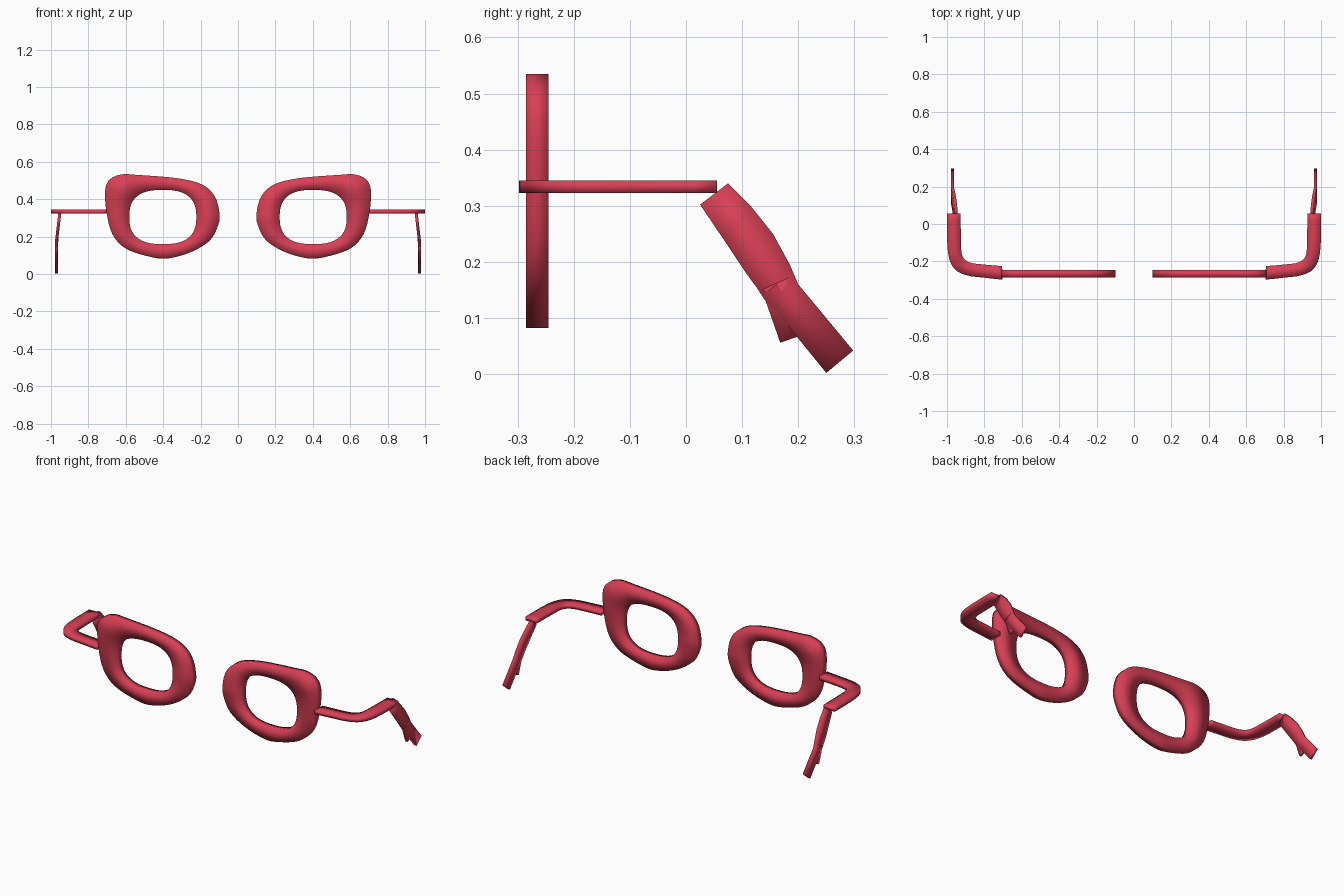
import bpy, bmesh, math
from mathutils import Vector

if "Cube" in bpy.data.objects:
    bpy.data.objects.remove(bpy.data.objects["Cube"])

red = bpy.data.materials.new("frame red")
red.use_nodes = True
colour = (0.69, 0.05, 0.09, 1)
red.diffuse_color = colour
red.node_tree.nodes["Principled BSDF"].inputs["Base Color"].default_value = colour


def loft(name, sections, closed=False):
    """Skin a row of four-point sections, smooth it and mirror it across x."""
    bm = bmesh.new()
    rings = [[bm.verts.new(p) for p in s] for s in sections]
    pairs = list(zip(rings, rings[1:]))
    if closed:
        pairs.append((rings[-1], rings[0]))
    for a, b in pairs:
        for i in range(4):
            j = (i + 1) % 4
            bm.faces.new((a[i], a[j], b[j], b[i]))
    if not closed:
        bm.faces.new(rings[0])
        bm.faces.new(rings[-1])
    bmesh.ops.recalc_face_normals(bm, faces=bm.faces)
    for f in bm.faces:
        f.smooth = True
    mesh = bpy.data.meshes.new(name)
    bm.to_mesh(mesh)
    bm.free()
    mesh.materials.append(red)
    ob = bpy.data.objects.new(name, mesh)
    bpy.context.collection.objects.link(ob)
    ob.modifiers.new("Mirror", "MIRROR")
    return ob


def spline(pts, steps, closed=False):
    """Smooth curve through the points."""
    p = [Vector(q) for q in pts]
    n = len(p)
    at = (lambda i: p[i % n]) if closed else (lambda i: p[max(0, min(n - 1, i))])
    out = []
    for i in range(n if closed else n - 1):
        a, b, c, d = at(i - 1), at(i), at(i + 1), at(i + 2)
        for k in range(steps):
            t = k / steps
            out.append(b + (c - a) * t / 2 + (a * 2 - b * 5 + c * 4 - d) * t * t / 2
                       + (b * 3 - a - c * 3 + d) * t ** 3 / 2)
    if not closed:
        out.append(p[-1])
    return out


# Lens rims: freeform outer outline, squarish oval opening
outline = [(.10, .33), (.125, .417), (.195, .48), (.33, .513), (.54, .53), (.62, .533),
           (.683, .508), (.71, .45), (.703, .33), (.67, .21), (.595, .133), (.46, .09),
           (.37, .084), (.25, .118), (.15, .18), (.105, .265)]
centre = Vector((.402, .305))
front, back = -.285, -.245
rim = []
for o in spline(outline, 4, True):
    d = (o - centre).normalized()
    r = (abs(d.x / .179) ** 2.6 + abs(d.y / .145) ** 2.6) ** (-1 / 2.6)
    i = centre + d * r
    rim.append([(o.x, front, o.y), (o.x, back, o.y), (i.x, back, i.y), (i.x, front, i.y)])
loft("lens_rims", rim, True)

# Temple arms: flat band bending backwards
inner = spline([(.705, -.225), (.80, -.217), (.88, -.205), (.918, -.17), (.925, -.09), (.927, .055)], 4)
outer = spline([(.702, -.298), (.80, -.287), (.89, -.275), (.96, -.24), (.995, -.15), (1.0, .055)], 4)
loft("temple_arms", [[(a.x, a.y, .323), (b.x, b.y, .323), (b.x, b.y, .345), (a.x, a.y, .345)]
                     for a, b in zip(inner, outer)])


def blade(name, pairs, thick):
    """Thin upright plate between a lower and an upper edge, leaning slightly outwards."""
    sections = []
    for lo, hi in pairs:
        s = []
        for (y, z), side in ((lo, -1), (hi, -1), (hi, 1), (lo, 1)):
            x = .971 - .02 * max(0, (z - .17) / .17)
            s.append((x + side * thick, y, z))
        sections.append(s)
    loft(name, sections)


# Ear hooks, with the small folded tab beneath the bend
blade("ear_hooks", [((.025, .302), (.075, .34)), ((.065, .243), (.115, .3)),
                    ((.105, .183), (.155, .25)), ((.142, .132), (.185, .195)),
                    ((.16, .113), (.2, .16)), ((.25, .002), (.298, .042))], .008)
blade("ear_hook_tabs", [((.13, .148), (.19, .175)), ((.142, .13), (.2, .14)),
                        ((.168, .056), (.2, .067))], .007)
